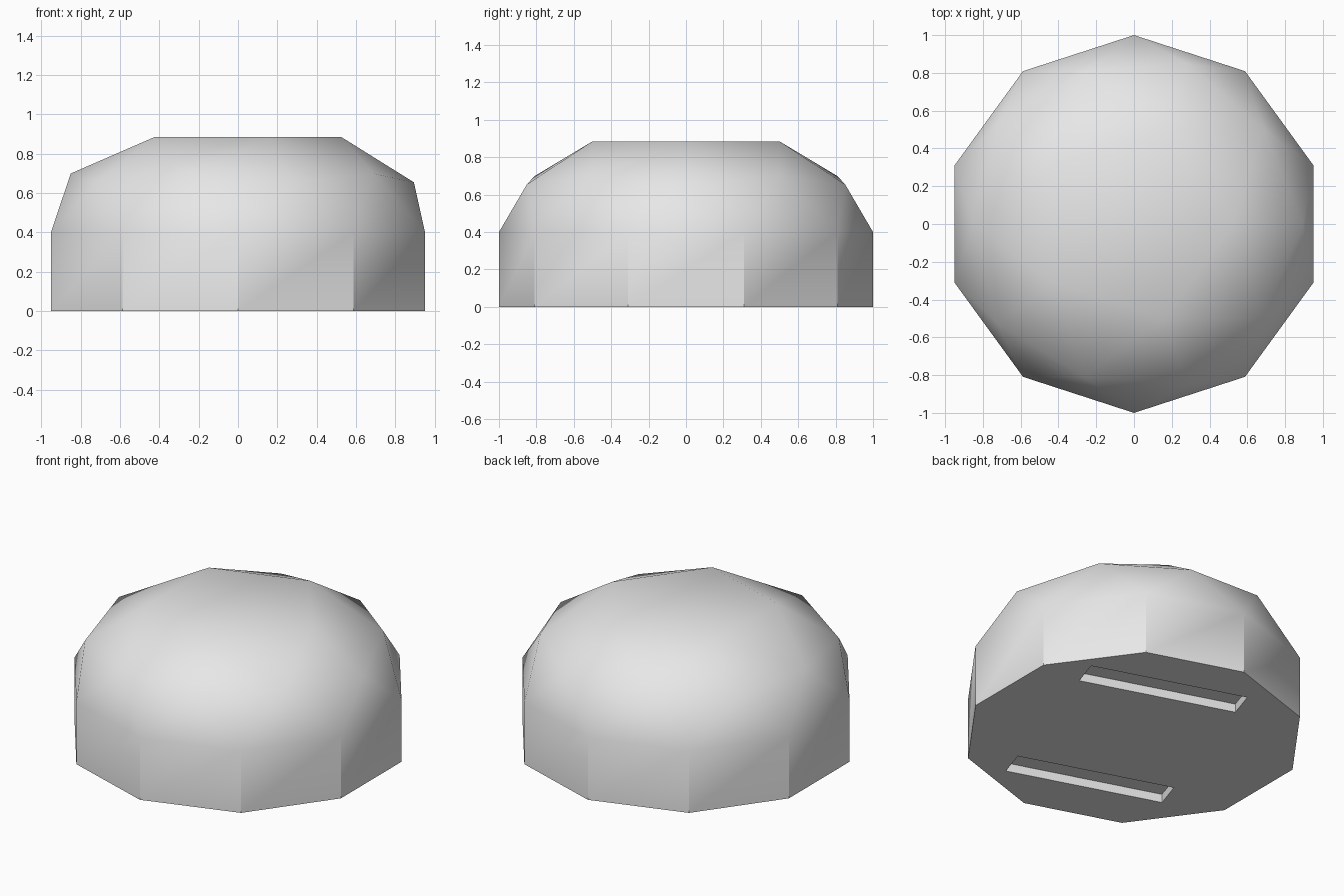
import bpy
import bmesh
from math import radians

if "Cube" in bpy.data.objects:
    bpy.data.objects.remove(bpy.data.objects["Cube"], do_unlink=True)

WALL = 0.40      # height of the upright wall
SQUASH = 0.57    # vertical flattening of the dome

grey = bpy.data.materials.new("light grey")
grey.use_nodes = True
grey.diffuse_color = (0.8, 0.8, 0.8, 1)
grey.node_tree.nodes["Principled BSDF"].inputs["Base Color"].default_value = (0.8, 0.8, 0.8, 1)

# Dome: upper half of a faceted sphere with its tip cut flat
bm = bmesh.new()
bmesh.ops.create_icosphere(bm, subdivisions=2, radius=1)
bmesh.ops.delete(bm, geom=[v for v in bm.verts if v.co.z < -0.01], context='VERTS')
tip = max(bm.verts, key=lambda v: v.co.z)
bmesh.ops.dissolve_verts(bm, verts=[tip])
for v in bm.verts:
    v.co.z = WALL + v.co.z * SQUASH

# Wall: rim pulled straight down to the ground and closed
rim = [e for e in bm.edges if e.is_boundary]
out = bmesh.ops.extrude_edge_only(bm, edges=rim)["geom"]
for v in out:
    if isinstance(v, bmesh.types.BMVert):
        v.co.z = 0
bmesh.ops.contextual_create(bm, geom=[e for e in bm.edges if e.is_boundary])
bmesh.ops.recalc_face_normals(bm, faces=bm.faces)

mesh = bpy.data.meshes.new("dome_body")
bm.to_mesh(mesh)
bm.free()
mesh.materials.append(grey)
body = bpy.data.objects.new("dome_body", mesh)
bpy.context.collection.objects.link(body)
bpy.context.view_layer.objects.active = body


def cut_slot(name, x, y):
    """Sink a long shallow slot into the underside."""
    bpy.ops.mesh.primitive_cube_add(size=1, location=(x, y, 0), rotation=(0, 0, radians(-18)))
    cutter = bpy.context.object
    cutter.name = name
    cutter.scale = (0.985, 0.187, 0.11)
    cutter.data.materials.append(grey)
    cutter.hide_render = True
    bpy.context.view_layer.objects.active = body
    mod = body.modifiers.new(name, 'BOOLEAN')
    mod.operation = 'DIFFERENCE'
    mod.solver = 'EXACT'
    mod.object = cutter
    bpy.ops.object.modifier_apply(modifier=mod.name)
    bpy.data.objects.remove(cutter, do_unlink=True)


# Underside slots
cut_slot("back_slot", 0.234, 0.545)
cut_slot("front_slot", -0.116, -0.54)

bpy.ops.object.select_all(action='DESELECT')
body.select_set(True)
bpy.context.view_layer.objects.active = body
bpy.ops.object.shade_smooth_by_angle(angle=radians(30))
